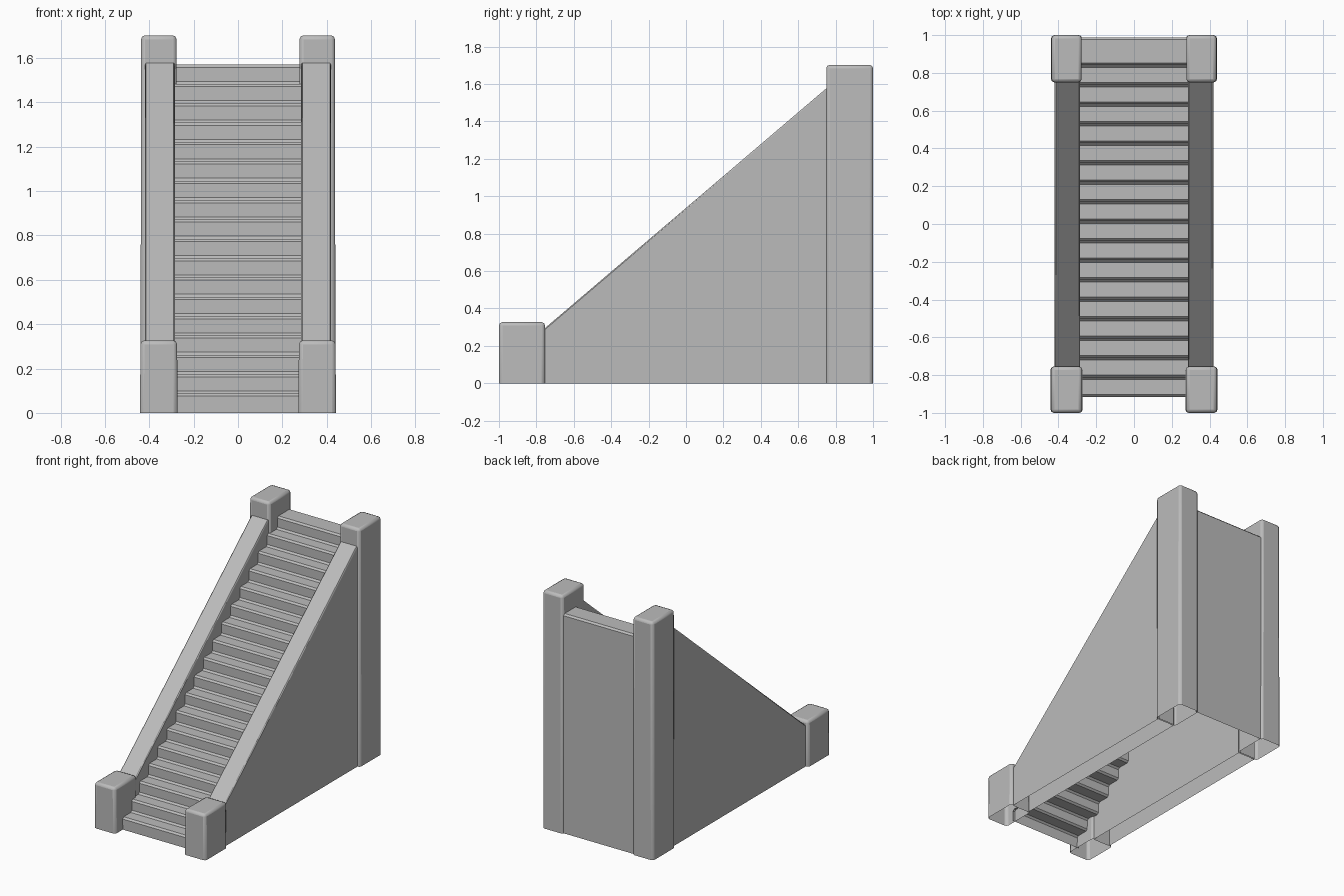
import bpy
import bmesh
from math import radians

cube = bpy.data.objects.get("Cube")
if cube:
    bpy.data.objects.remove(cube, do_unlink=True)

stone = bpy.data.materials.new("grey_stone")
stone.use_nodes = True
GREY = (0.5, 0.5, 0.5, 1)
stone.diffuse_color = GREY
stone.node_tree.nodes["Principled BSDF"].inputs["Base Color"].default_value = GREY


def finish(name, bm, bevel, segments, angle=30):
    """Turn a bmesh into an object with softened edges."""
    bmesh.ops.recalc_face_normals(bm, faces=bm.faces)
    mesh = bpy.data.meshes.new(name)
    bm.to_mesh(mesh)
    bm.free()
    mesh.materials.append(stone)
    obj = bpy.data.objects.new(name, mesh)
    bpy.context.collection.objects.link(obj)
    if bevel:
        mod = obj.modifiers.new("soft_edges", "BEVEL")
        mod.width, mod.segments = bevel, segments
        mod.limit_method = "ANGLE"
    bpy.ops.object.select_all(action="DESELECT")
    obj.select_set(True)
    bpy.context.view_layer.objects.active = obj
    bpy.ops.object.shade_smooth_by_angle(angle=radians(angle))


def extrude_profile(profile, x0, x1, closed):
    """Sweep a side profile of (y, z) points from x0 to x1."""
    bm = bmesh.new()
    a = [bm.verts.new((x0, y, z)) for y, z in profile]
    b = [bm.verts.new((x1, y, z)) for y, z in profile]
    for i in range(len(profile) - 1):
        bm.faces.new((a[i], a[i + 1], b[i + 1], b[i]))
    if closed:
        bm.faces.new(a)
        bm.faces.new(b)
    return bm


# Staircase: risers and treads, then the back panel, open underneath
STEPS, FRONT, RUN, RISE, BACK = 18, -0.915, 0.1033, 0.0872, 0.988
stairs = [(FRONT, 0)]
for i in range(STEPS):
    y, z = FRONT + i * RUN, (i + 1) * RISE
    stairs += [(y, z), (y + RUN if i < STEPS - 1 else BACK, z)]
stairs.append((BACK, 0))
finish("stairs", extrude_profile(stairs, -0.287, 0.287, False), 0.012, 1)

# Sloping side walls, hollow and open at the bottom
WALL = [(-0.76, 0), (-0.76, 0.29), (0.76, 1.585), (0.76, 0)]


def post(name, x, y, top, width, depth):
    """Rounded post, slightly narrower at the top, open at the bottom."""
    bm = bmesh.new()
    bmesh.ops.create_cube(bm, size=1)
    for v in bm.verts:
        taper = 0.97 if v.co.z > 0 else 1
        v.co.x = x + v.co.x * width * taper
        v.co.y = y + v.co.y * depth
        v.co.z = (v.co.z + 0.5) * top
    floor = [f for f in bm.faces if all(v.co.z < 0.001 for v in f.verts)]
    bmesh.ops.delete(bm, geom=floor, context="FACES_ONLY")
    finish(name, bm, 0.018, 2, 50)


for side, s in (("left", 1), ("right", -1)):
    finish(side + "_wall", extrude_profile(WALL, s * 0.285, s * 0.42, True), 0.006, 1)
    post(side + "_front_post", s * 0.357, -0.877, 0.327, 0.17, 0.246)
    post(side + "_back_post", s * 0.357, 0.875, 1.702, 0.165, 0.25)
